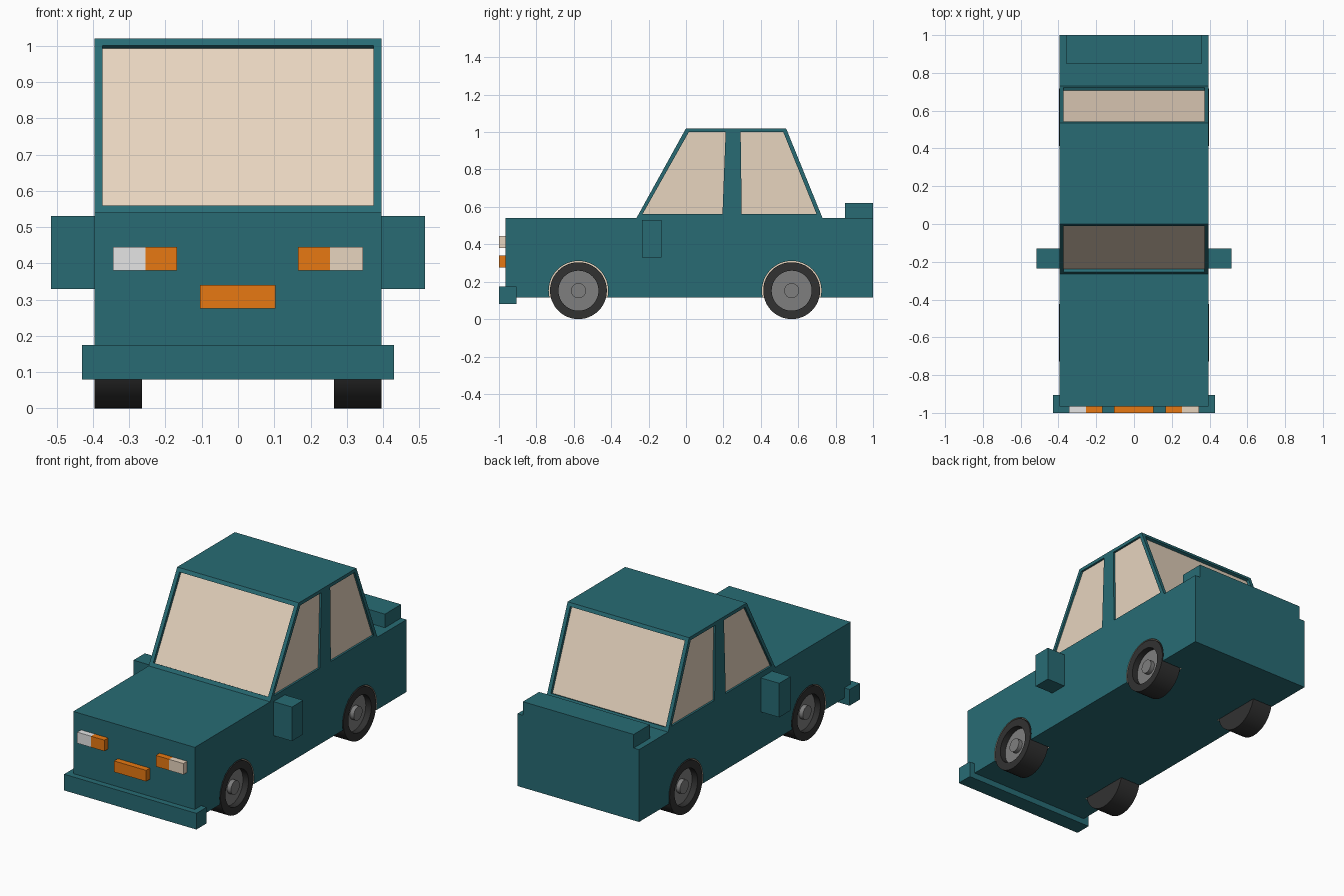
import bpy, bmesh, math
from mathutils import Vector

if "Cube" in bpy.data.objects:
    bpy.data.objects.remove(bpy.data.objects["Cube"])


def material(name, r, g, b):
    m = bpy.data.materials.new(name)
    m.diffuse_color = (r, g, b, 1)
    m.use_nodes = True
    m.node_tree.nodes["Principled BSDF"].inputs["Base Color"].default_value = m.diffuse_color
    return m


TEAL = material("teal paint", 0.021, 0.148, 0.175)
CREAM = material("cream glass", 0.80, 0.66, 0.52)
WHITE = material("white lamp", 0.78, 0.78, 0.78)
ORANGE = material("orange lamp", 0.80, 0.19, 0.006)
TYRE = material("black rubber", 0.031, 0.031, 0.031)
RIM = material("grey metal", 0.21, 0.21, 0.21)


def finish(name, bm, *mats):
    bmesh.ops.recalc_face_normals(bm, faces=bm.faces)
    me = bpy.data.meshes.new(name)
    bm.to_mesh(me)
    bm.free()
    ob = bpy.data.objects.new(name, me)
    for m in mats:
        me.materials.append(m)
    bpy.context.collection.objects.link(ob)
    return ob


def add_prism(bm, points, offset):
    """Polygon swept along an offset vector."""
    a = [bm.verts.new(p) for p in points]
    b = [bm.verts.new(Vector(p) + Vector(offset)) for p in points]
    bm.faces.new(a)
    bm.faces.new(b[::-1])
    for i in range(len(a)):
        j = (i + 1) % len(a)
        bm.faces.new((a[i], a[j], b[j], b[i]))


def box(name, x0, x1, y0, y1, z0, z1, mat):
    bm = bmesh.new()
    add_prism(bm, [(x0, y0, z0), (x1, y0, z0), (x1, y1, z0), (x0, y1, z0)], (0, 0, z1 - z0))
    return finish(name, bm, mat)


def cut(target, cutter):
    cutter.hide_render = True
    cutter.hide_viewport = False
    cutter.display_type = 'WIRE'
    mod = target.modifiers.new(cutter.name, 'BOOLEAN')
    mod.operation = 'DIFFERENCE'
    mod.solver = 'EXACT'
    mod.material_mode = 'TRANSFER'
    mod.object = cutter


W = 0.395
AXLES = (-0.575, 0.565)
R = 0.152

# Body and cabin from one side profile
profile = [(-0.965, 0.115), (1, 0.115), (1, 0.54), (0.73, 0.54), (0.535, 1.02),
           (0, 1.02), (-0.265, 0.54), (-0.965, 0.54)]
bm = bmesh.new()
add_prism(bm, [(-W, y, z) for y, z in profile], (2 * W, 0, 0))
body = finish("car_body", bm, TEAL, CREAM)

# Windows: recessed pockets with a thin pane at the bottom of each
def on_slope(low, high, z):
    t = (z - low[1]) / (high[1] - low[1])
    return low[0] + t * (high[0] - low[0])


def screen(low, high):
    ya, yb = on_slope(low, high, 0.56), on_slope(low, high, 1.0)
    return [(-0.373, ya, 0.56), (0.373, ya, 0.56), (0.373, yb, 1.0), (-0.373, yb, 1.0)]


front_side = [(-0.232, 0.562), (0.195, 0.562), (0.212, 1.0), (0.015, 1.0)]
rear_side = [(0.298, 0.562), (0.698, 0.562), (0.52, 1.0), (0.292, 1.0)]
windows = [
    ("windscreen", screen((-0.265, 0.54), (0, 1.02)), Vector((0, -0.48, 0.265)).normalized(), 0.02),
    ("rear_window", screen((0.73, 0.54), (0.535, 1.02)), Vector((0, 0.48, 0.195)).normalized(), 0.02)]
for s, side in ((1, "right"), (-1, "left")):
    for part, quad in (("front", front_side), ("rear", rear_side)):
        windows.append((f"{side}_{part}_window", [(s * W, y, z) for y, z in quad],
                        Vector((s, 0, 0)), 0.015))

pockets = bmesh.new()
for name, quad, n, depth in windows:
    floor = [Vector(p) - n * depth for p in quad]
    add_prism(pockets, floor, n * (depth + 0.03))
    bm = bmesh.new()
    add_prism(bm, [p - n * 0.002 for p in floor], n * 0.005)
    finish(name, bm, CREAM)
cut(body, finish("window_cutter", pockets, TEAL))

# Wheel arches with cream lining
def circle(x, y, z, r, n=48):
    return [(x, y + r * math.cos(2 * math.pi * i / n), z + r * math.sin(2 * math.pi * i / n))
            for i in range(n)]


arches = bmesh.new()
for s in (1, -1):
    for y in AXLES:
        add_prism(arches, circle(s * 0.26, y, R, 0.159), (s * 0.2, 0, 0))
cut(body, finish("arch_cutter", arches, CREAM))

# Wheels: lathed tyre with recessed rim and raised hub
def wheel(name, s, y):
    rings = [(0.265, 0.152), (0.396, 0.152), (0.396, 0.107), (0.36, 0.107),
             (0.36, 0.04), (0.385, 0.04)]
    bm = bmesh.new()
    loops = [[bm.verts.new(p) for p in circle(s * x, y, R, r)] for x, r in rings]
    bm.faces.new(loops[0])
    for k in range(len(loops) - 1):
        a, b = loops[k], loops[k + 1]
        for i in range(len(a)):
            j = (i + 1) % len(a)
            f = bm.faces.new((a[i], a[j], b[j], b[i]))
            f.material_index = 1 if k >= 3 else 0
    bm.faces.new(loops[-1]).material_index = 1
    ob = finish(name, bm, TYRE, RIM)
    bpy.context.view_layer.objects.active = ob
    ob.select_set(True)
    bpy.ops.object.shade_smooth_by_angle(angle=math.radians(30))
    ob.select_set(False)


for s, side in ((1, "right"), (-1, "left")):
    for y, end in zip(AXLES, ("front", "rear")):
        wheel(f"{end}_{side}_wheel", s, y)
    # Door mirrors
    a, b = sorted((s * (W - 0.005), s * 0.515))
    box(f"{side}_mirror", a, b, -0.235, -0.13, 0.33, 0.53, TEAL)

# Bumper and rear spoiler
box("front_bumper", -0.43, 0.43, -1.0, -0.905, 0.08, 0.175, TEAL)
box("rear_spoiler", -0.36, 0.36, 0.85, 1.0, 0.535, 0.62, TEAL)

# Lamps and front plate
box("left_headlight", -0.345, -0.255, -1.0, -0.96, 0.38, 0.445, WHITE)
box("left_indicator", -0.255, -0.168, -1.0, -0.96, 0.38, 0.445, ORANGE)
box("right_indicator", 0.166, 0.253, -1.0, -0.96, 0.38, 0.445, ORANGE)
box("right_headlight", 0.253, 0.345, -1.0, -0.96, 0.38, 0.445, CREAM)
box("front_plate", -0.105, 0.103, -1.0, -0.96, 0.275, 0.34, ORANGE)
